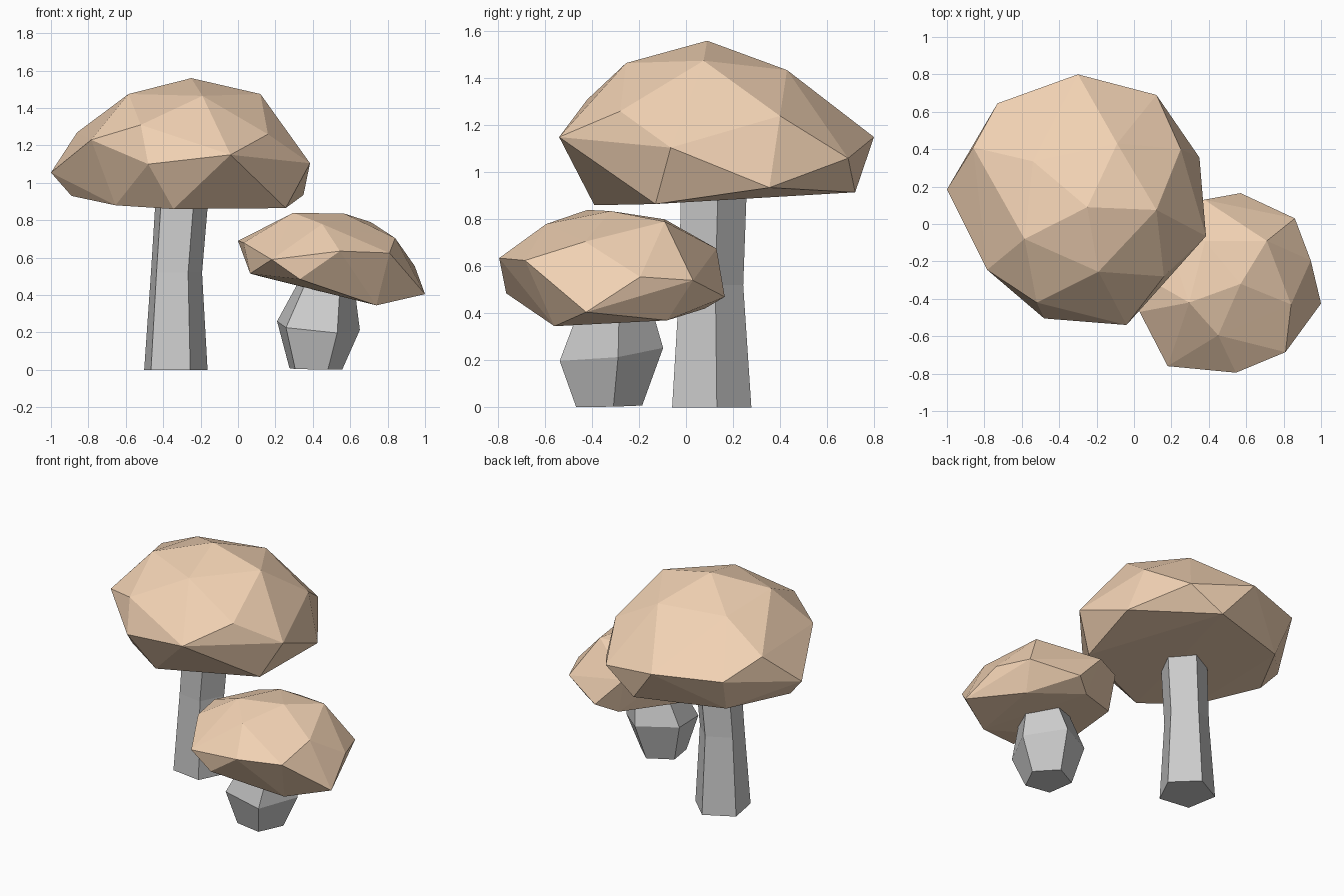
import bpy, bmesh
from math import sin, cos, radians

if "Cube" in bpy.data.objects:
    bpy.data.objects.remove(bpy.data.objects["Cube"])

brown = bpy.data.materials.new("cap_brown")
brown.diffuse_color = (0.88, 0.64, 0.45, 1)
brown.use_nodes = True
brown.node_tree.nodes["Principled BSDF"].inputs["Base Color"].default_value = brown.diffuse_color


def finish(name, bm, mat=None):
    bmesh.ops.recalc_face_normals(bm, faces=bm.faces)
    me = bpy.data.meshes.new(name)
    bm.to_mesh(me)
    bm.free()
    ob = bpy.data.objects.new(name, me)
    bpy.context.collection.objects.link(ob)
    if mat:
        me.materials.append(mat)
    return ob


def faceted_cap(name, *rings):
    """Chunky cap: hull around a few irregular rings of corners."""
    bm = bmesh.new()
    for ring in rings:
        for p in ring:
            bm.verts.new(p)
    res = bmesh.ops.convex_hull(bm, input=bm.verts[:])
    loose = [v for v in bm.verts if not v.link_faces]
    bmesh.ops.delete(bm, geom=loose, context='VERTS')
    return finish(name, bm, brown)


def stem(name, sections):
    """Five-sided stem; section = centre x, y, z, radius, slope in x, slope in y."""
    bm = bmesh.new()
    rings = []
    for cx, cy, cz, r, sx, sy in sections:
        ring = []
        for i in range(5):
            a = radians(10 + 72 * i)
            dx, dy = r * cos(a), r * sin(a)
            ring.append(bm.verts.new((cx + dx, cy + dy, cz + sx * dx + sy * dy)))
        rings.append(ring)
    for lo, hi in zip(rings, rings[1:]):
        for i in range(5):
            j = (i + 1) % 5
            bm.faces.new((lo[i], lo[j], hi[j], hi[i]))
    bm.faces.new(rings[0][::-1])
    bm.faces.new(rings[-1])
    return finish(name, bm)


# Tall mushroom: crown, shoulder/rim and underside corners
faceted_cap(
    "tall_cap",
    [(-.25, .09, 1.56), (.12, .075, 1.475), (-.19, -.255, 1.465),
     (-.585, -.08, 1.475), (-.54, .335, 1.43), (-.09, .43, 1.435)],
    [(.16, -.28, 1.26), (.25, .40, 1.24), (-.86, .41, 1.27), (-.52, -.42, 1.31),
     (-.785, -.245, 1.23), (.385, -.065, 1.105), (-.04, -.54, 1.15),
     (-.48, -.505, 1.10), (-1.0, .185, 1.055), (-.73, .645, 1.15),
     (-.30, .80, 1.15), (.12, .69, 1.06)],
    [(.35, .355, .935), (.255, -.13, .865), (-.345, -.39, .86),
     (-.655, -.2, .88), (-.89, .15, .93), (-.68, .54, .92), (-.11, .72, .915)])
stem("tall_stem", [(-.34, .10, 0, .18, 0, 0),
                   (-.335, .10, .52, .145, 0, 0),
                   (-.305, .11, .93, .15, 0, 0)])

# Short mushroom: tilted cap and bulging stem
faceted_cap(
    "short_cap",
    [(.295, -.42, .84), (.57, -.32, .835), (.45, -.595, .78),
     (.71, -.09, .79), (.84, -.43, .705), (.38, -.09, .80)],
    [(.0, -.25, .69), (.15, .0, .70), (.375, .13, .675), (.57, .165, .47),
     (.86, .03, .54), (.945, -.195, .555), (1.0, -.425, .405),
     (.81, -.685, .625), (.545, -.795, .635), (.18, -.76, .59), (.03, -.47, .68)],
    [(.33, -.765, .485), (.74, -.56, .345), (.80, -.08, .37),
     (.45, .08, .42), (.12, -.1, .50), (.065, -.5, .515)])
stem("short_stem", [(.41, -.335, .005, .15, -.02, .02),
                    (.42, -.33, .23, .235, -.09, .11),
                    (.475, -.31, .47, .15, -.2, .05)])
